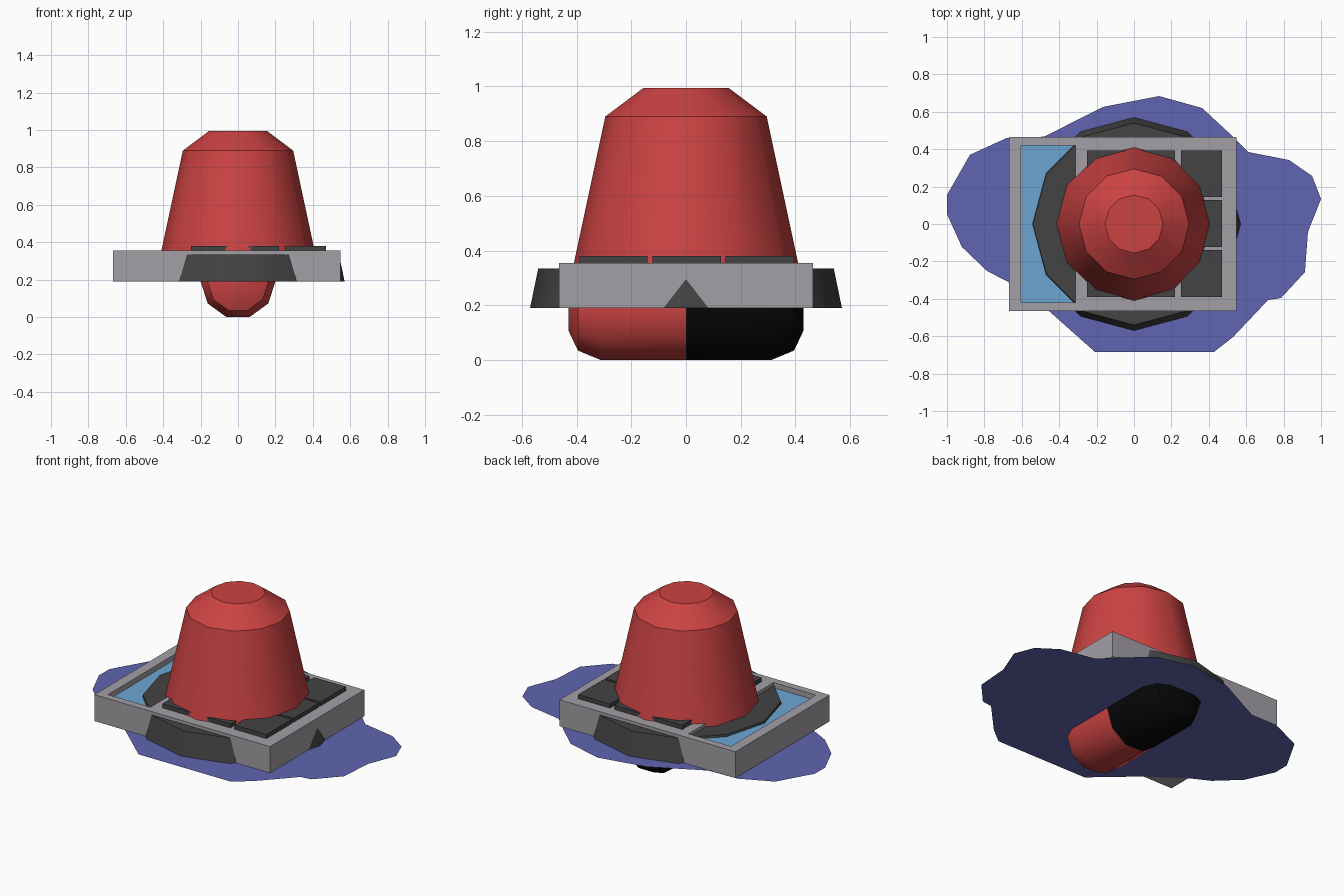
import bpy, bmesh, math

if "Cube" in bpy.data.objects:
    bpy.data.objects.remove(bpy.data.objects["Cube"])

def material(name, r, g, b):
    m = bpy.data.materials.new(name)
    m.diffuse_color = (r, g, b, 1)
    m.use_nodes = True
    m.node_tree.nodes["Principled BSDF"].inputs["Base Color"].default_value = m.diffuse_color
    return m

RED = material("red", 0.60, 0.055, 0.055)
BLUE = material("puddle blue", 0.115, 0.13, 0.44)
SCREEN = material("screen blue", 0.15, 0.38, 0.65)
GREY = material("grey", 0.37, 0.35, 0.38)
DARK = material("dark grey", 0.056, 0.056, 0.056)
BLACK = material("black", 0.002, 0.002, 0.002)

def finish(name, bm, *mats, smooth=None):
    bmesh.ops.recalc_face_normals(bm, faces=bm.faces)
    me = bpy.data.meshes.new(name)
    bm.to_mesh(me)
    bm.free()
    ob = bpy.data.objects.new(name, me)
    bpy.context.collection.objects.link(ob)
    for m in mats:
        me.materials.append(m)
    if smooth:
        bpy.ops.object.select_all(action='DESELECT')
        ob.select_set(True)
        bpy.context.view_layer.objects.active = ob
        bpy.ops.object.shade_smooth_by_angle(angle=math.radians(smooth))
    return ob

def lathe(profile, sides, place):
    """Closed solid of rings; place(c, s, h) maps ring coordinates to space."""
    bm = bmesh.new()
    rings = []
    for r, h in profile:
        angs = [2 * math.pi * i / sides for i in range(sides)]
        rings.append([bm.verts.new(place(r * math.cos(a), r * math.sin(a), h)) for a in angs])
    for a, b in zip(rings, rings[1:]):
        for i in range(sides):
            j = (i + 1) % sides
            bm.faces.new((a[i], a[j], b[j], b[i]))
    bm.faces.new(rings[0])
    bm.faces.new(rings[-1])
    return bm

def box(name, x0, x1, y0, y1, z0, z1, mat):
    bm = bmesh.new()
    bmesh.ops.create_cube(bm, size=1)
    for v in bm.verts:
        v.co = ((x0, x1)[v.co.x > 0], (y0, y1)[v.co.y > 0], (z0, z1)[v.co.z > 0])
    return finish(name, bm, mat)

upright = lambda c, s, h: (c, s, h)

# Flat puddle sheet
outline = [(-1, .155), (-.877, .37), (-.68, .46), (-.48, .467), (-.166, .626), (.134, .684),
           (.364, .62), (.508, .487), (.61, .385), (.829, .342), (.952, .257), (1, .134),
           (.93, -.043), (.914, -.257), (.786, -.396), (.717, -.406), (.53, -.604),
           (.428, -.684), (-.209, -.684), (-.449, -.47), (-.663, -.315), (-.786, -.251),
           (-.92, -.123), (-1, .053)]
bm = bmesh.new()
bm.faces.new([bm.verts.new((x, y, 0.188)) for x, y in reversed(outline)])
bm.normal_update()
if bm.faces[:][0].normal.z < 0:
    bmesh.ops.reverse_faces(bm, faces=bm.faces)
me = bpy.data.meshes.new("puddle")
bm.to_mesh(me)
bm.free()
me.materials.append(BLUE)
bpy.context.collection.objects.link(bpy.data.objects.new("puddle", me))

# Dome: dark base and red tapering cover
finish("dome_base", lathe([(.57, .19), (.54, .335)], 12, upright), DARK, smooth=35)
finish("dome_cover", lathe([(.415, .33), (.295, .89), (.155, .995)], 12, upright), RED, smooth=35)

# Two-tone capsule lying along y
half = [(.20, .31), (.163, .395), (.085, .43)]
profile = [(r, -y) for r, y in reversed(half)] + [(.20, 0)] + half
bm = lathe(profile, 10, lambda c, s, h: (c, h, .19 + s))
for f in bm.faces:
    f.material_index = int(f.calc_center_median().y > 0)
finish("capsule", bm, RED, BLACK, smooth=40)

# Keypad body with a shallow screen recess
body = box("keypad_body", -.668, .548, -.465, .465, .19, .355, GREY)
cutter = box("recess_cutter", -.605, -.312, -.42, .42, .315, .45, GREY)
cutter.hide_render = True
cutter.hide_viewport = False
cutter.display_type = 'WIRE'
mod = body.modifiers.new("recess", 'BOOLEAN')
mod.operation = 'DIFFERENCE'
mod.object = cutter
mod.solver = 'EXACT'
box("screen", -.605, -.312, -.42, .42, .315, .322, SCREEN)

# Nine keys
for i in range(3):
    for j in range(3):
        x, y = -.14 + .25 * i, -.265 + .267 * j
        box("key_%d_%d" % (i, j), x - .11, x + .11, y - .125, y + .125, .35, .381, DARK)
